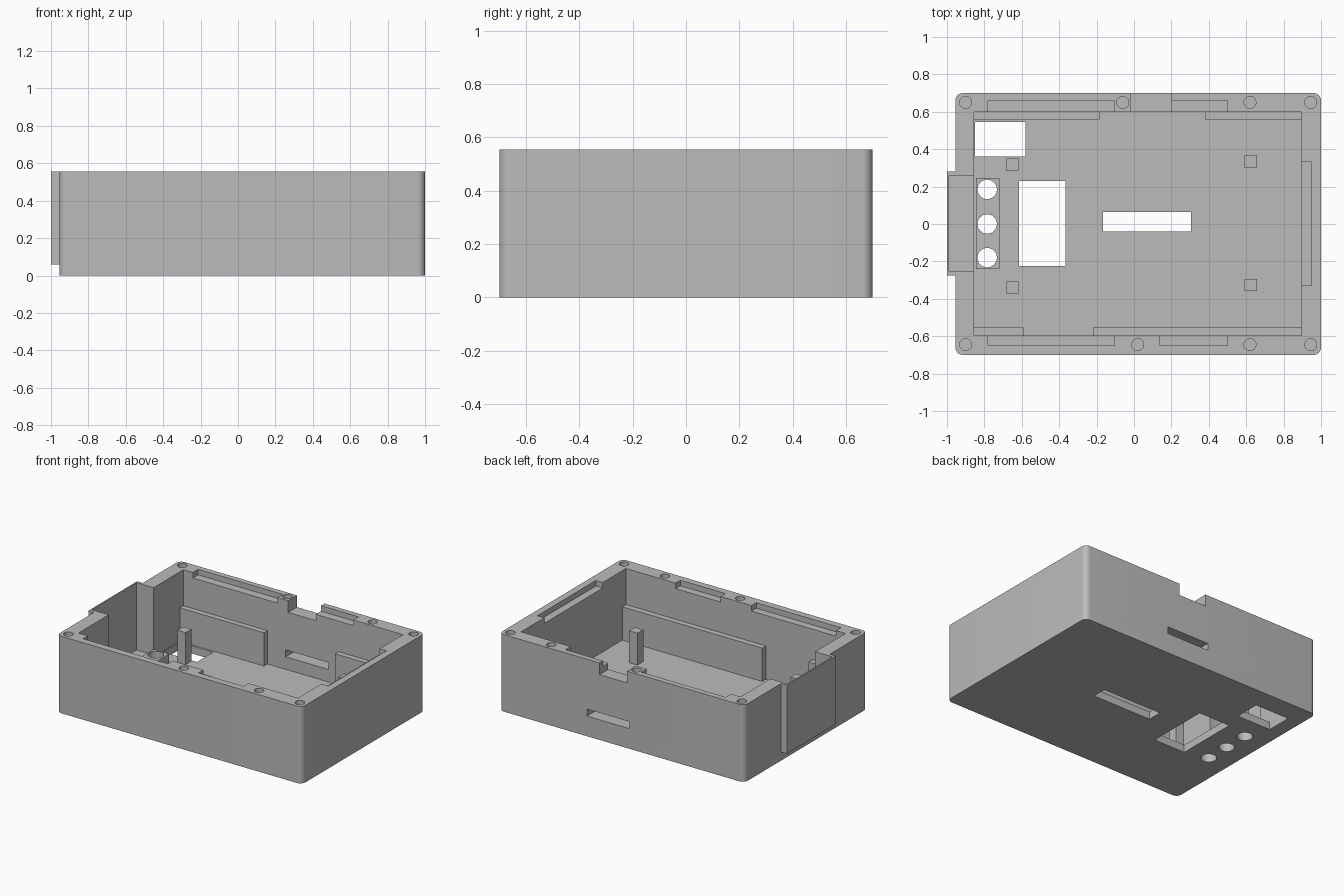
import bpy
import bmesh
from mathutils import Matrix, Vector

if "Cube" in bpy.data.objects:
    bpy.data.objects.remove(bpy.data.objects["Cube"], do_unlink=True)

grey = bpy.data.materials.new("case_grey")
grey.use_nodes = True
grey.diffuse_color = (0.5, 0.5, 0.5, 1)
grey.node_tree.nodes["Principled BSDF"].inputs["Base Color"].default_value = (0.5, 0.5, 0.5, 1)

TOP, FLOOR, OVER = 0.555, 0.055, 0.7


def finish(name, bm):
    mesh = bpy.data.meshes.new(name)
    bm.to_mesh(mesh)
    bm.free()
    mesh.materials.append(grey)
    obj = bpy.data.objects.new(name, mesh)
    bpy.context.collection.objects.link(obj)
    return obj


def box(name, x, y, z, radius=0):
    """Box from (min, max) spans, optionally with rounded upright edges."""
    lo, hi = Vector((x[0], y[0], z[0])), Vector((x[1], y[1], z[1]))
    bm = bmesh.new()
    bmesh.ops.create_cube(bm, size=1, matrix=Matrix.Translation((lo + hi) / 2)
                          @ Matrix.Diagonal((*(hi - lo), 1)))
    if radius:
        upright = [e for e in bm.edges
                   if abs(e.verts[0].co.z - e.verts[1].co.z) > 0.1]
        bmesh.ops.bevel(bm, geom=upright, offset=radius, segments=8,
                        profile=0.5, affect='EDGES')
    return finish(name, bm)


def rod(name, x, y, z, r):
    bm = bmesh.new()
    bmesh.ops.create_cone(bm, cap_ends=True, segments=32, radius1=r, radius2=r,
                          depth=z[1] - z[0],
                          matrix=Matrix.Translation((x, y, (z[0] + z[1]) / 2)))
    return finish(name, bm)


def combine(target, tool, operation='DIFFERENCE'):
    mod = target.modifiers.new("shape", 'BOOLEAN')
    mod.operation, mod.solver, mod.object = operation, 'EXACT', tool
    bpy.context.view_layer.objects.active = target
    bpy.ops.object.modifier_apply(modifier=mod.name)
    bpy.data.objects.remove(tool, do_unlink=True)


# Outer shell with the side bulge
case = box("case_body", (-0.955, 1), (-0.7, 0.7), (0, TOP), 0.04)
combine(case, box("bulge", (-1, -0.9), (-0.275, 0.28), (0.06, TOP)), 'UNION')

# Main cavity and the pocket in the bulge
combine(case, box("cavity", (-0.855, 0.895), (-0.595, 0.6), (FLOOR, OVER)))
combine(case, box("pocket", (-0.99, -0.8), (-0.25, 0.26), (0.07, OVER)))

# Rim grooves, cable notch and wall slot
grooves = [((-0.78, -0.105), (0.55, 0.66)), ((0.2, 0.5), (0.55, 0.66)),
           ((-0.78, -0.105), (-0.65, -0.55)), ((0.14, 0.5), (-0.65, -0.55)),
           ((0.85, 0.95), (-0.33, 0.335))]
for x, y in grooves:
    combine(case, box("groove", x, y, (TOP - 0.04, OVER)))
combine(case, box("notch", (-0.02, 0.2), (0.55, 0.8), (TOP - 0.085, OVER)))
combine(case, box("wall_slot", (-0.04, 0.3), (0.55, 0.8), (0.145, 0.195)))

# Screw holes in the rim
for y, middle in ((0.65, -0.06), (-0.645, 0.02)):
    for x in (-0.9, middle, 0.62, 0.945):
        combine(case, rod("screw_hole", x, y, (0.3, OVER), 0.032))

# Floor windows
for x, y in (((-0.85, -0.58), (0.36, 0.545)),
             ((-0.615, -0.365), (-0.225, 0.23)),
             ((-0.165, 0.305), (-0.04, 0.065))):
    combine(case, box("window", x, y, (-0.1, 0.2)))

# Button block with three round holes through the floor
block = box("button_block", (-0.845, -0.72), (-0.24, 0.245), (FLOOR - 0.01, 0.12))
for y in (0.185, 0, -0.18):
    for part in (case, block):
        combine(part, rod("button_hole", -0.785, y, (-0.1, 0.3), 0.052))

# Support ledges along the long walls
ledges = [("back_right_ledge", (-0.86, -0.185), (0.56, 0.61)),
          ("back_left_ledge", (0.38, 0.9), (0.56, 0.61)),
          ("front_right_ledge", (-0.86, -0.59), (-0.605, -0.553)),
          ("front_left_ledge", (-0.22, 0.9), (-0.605, -0.553))]
for name, x, y in ledges:
    box(name, x, y, (FLOOR - 0.01, 0.295))

# Square support posts
h = 0.033
for name, x, y in (("back_right_post", -0.65, 0.317), ("back_left_post", 0.625, 0.332),
                   ("front_right_post", -0.65, -0.341), ("front_left_post", 0.625, -0.326)):
    box(name, (x - h, x + h), (y - h, y + h), (FLOOR - 0.01, 0.285))

# Smooth the round corners and holes only
for obj in (case, block):
    bpy.ops.object.select_all(action='DESELECT')
    obj.select_set(True)
    bpy.context.view_layer.objects.active = obj
    bpy.ops.object.shade_smooth_by_angle(angle=0.5)
